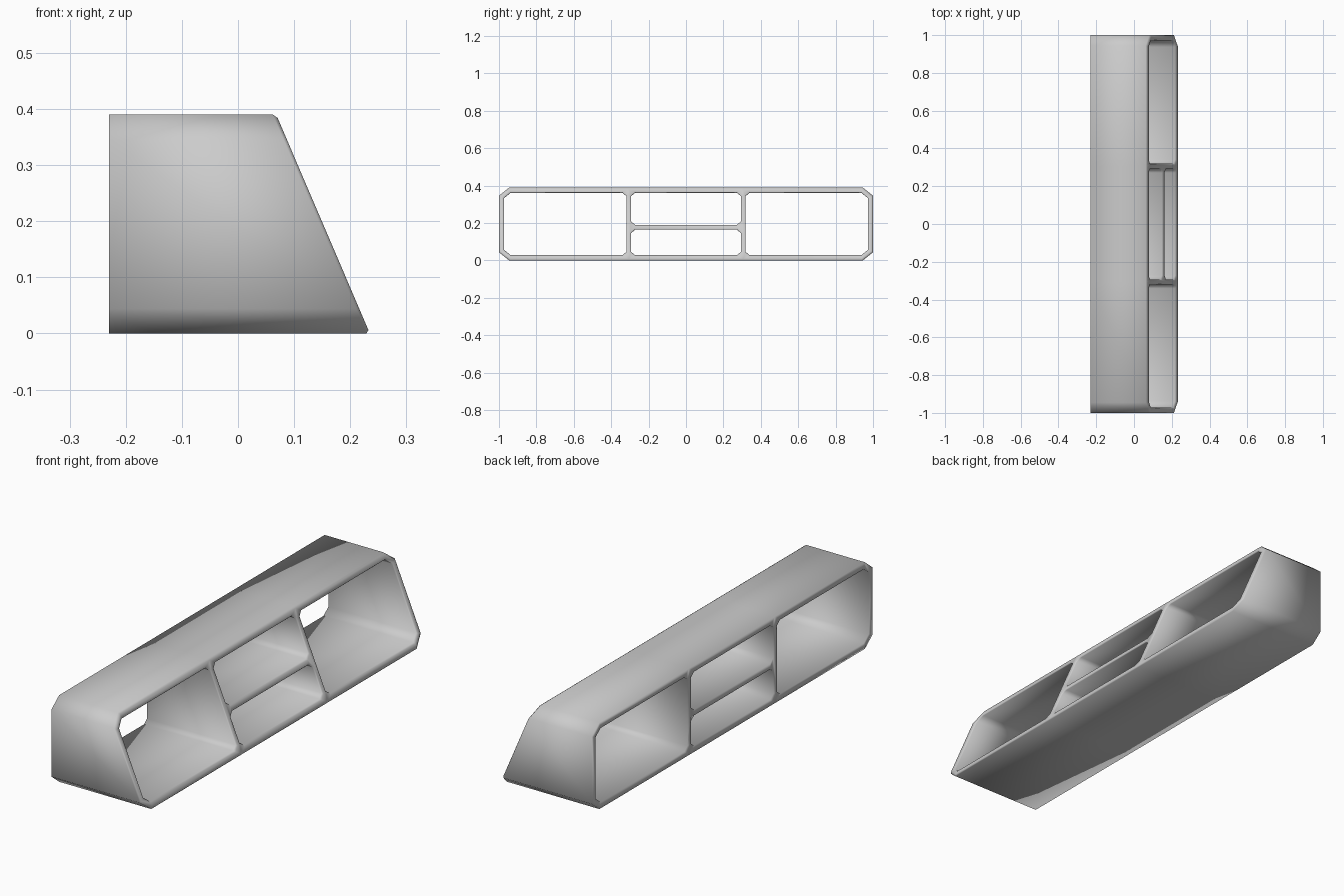
import bpy
import bmesh

cube = bpy.data.objects.get("Cube")
if cube:
    bpy.data.objects.remove(cube, do_unlink=True)

# Main sizes
BACK, TOE, SLOPE = -0.23, 0.235, 0.428
HEIGHT, WALL, LIP = 0.39, 0.028, 0.006
DIVIDER, HALF_DIVIDER = 0.306, 0.013
SHELF_LOW, SHELF_HIGH = 0.165, 0.19


def outline(y0, y1, z0, z1, cut_left, cut_right, grow=0.0, splits=()):
    """Rectangle with chamfered corners in the y-z plane."""
    y0, y1, z0, z1 = y0 - grow, y1 + grow, z0 - grow, z1 + grow
    a, b = cut_left, cut_right
    low = [(y, z0) for y in (y0 + a, *splits, y1 - b)]
    high = [(y, z1) for y in (y1 - b, *reversed(splits), y0 + a)]
    return low + [(y1, z0 + b * 0.8), (y1, z1 - b * 0.8)] + high + [
        (y0, z1 - a * 0.8), (y0, z0 + a * 0.8)]


def slant(z):
    return TOE - SLOPE * z


def loop_edges(bm, ring):
    edges = []
    for a, b in zip(ring, ring[1:] + ring[:1]):
        edges.append(bm.edges.get((a, b)) or bm.edges.new((a, b)))
    return edges


def add_tube(bm, args, grow, splits=()):
    """Walls from the back to the slanted, softened front lip."""
    plain = outline(*args, splits=splits)
    eased = outline(*args, grow=grow, splits=splits)
    rings = [
        [bm.verts.new((BACK, y, z)) for y, z in plain],
        [bm.verts.new((slant(z) - LIP, y, z)) for y, z in plain],
        [bm.verts.new((slant(z), y, z)) for y, z in eased],
    ]
    for r0, r1 in zip(rings, rings[1:]):
        n = len(r0)
        for i in range(n):
            j = (i + 1) % n
            bm.faces.new((r0[i], r0[j], r1[j], r1[i]))
    return loop_edges(bm, rings[0]), loop_edges(bm, rings[-1])


bm = bmesh.new()

# Outer shell
parts = [add_tube(bm, (-1, 1, 0, HEIGHT, 0.055, 0.055), -LIP,
                  (-DIVIDER, DIVIDER))]

# Side compartments and the two middle compartments
inner, edge = DIVIDER - HALF_DIVIDER, DIVIDER + HALF_DIVIDER
end, top = 1 - WALL, HEIGHT - WALL
cells = [
    (-end, -edge, WALL, top, 0.035, 0.022),
    (edge, end, WALL, top, 0.022, 0.035),
    (-inner, inner, WALL, SHELF_LOW, 0.022, 0.022),
    (-inner, inner, SHELF_HIGH, top, 0.022, 0.022),
]
for cell in cells:
    parts.append(add_tube(bm, cell, 0.004))

# Front and back rims
for side in (0, 1):
    rim = [e for part in parts for e in part[side]]
    bmesh.ops.triangle_fill(bm, edges=rim, use_beauty=True)

bmesh.ops.recalc_face_normals(bm, faces=bm.faces[:])
for face in bm.faces:
    face.smooth = True

mesh = bpy.data.meshes.new("shelf_unit")
bm.to_mesh(mesh)
bm.free()
shelf = bpy.data.objects.new("shelf_unit", mesh)
bpy.context.collection.objects.link(shelf)

# Plain grey finish
grey = bpy.data.materials.new("plain_grey")
grey.use_nodes = True
colour = (0.6, 0.6, 0.6, 1.0)
grey.diffuse_color = colour
grey.node_tree.nodes["Principled BSDF"].inputs["Base Color"].default_value = colour
mesh.materials.append(grey)
